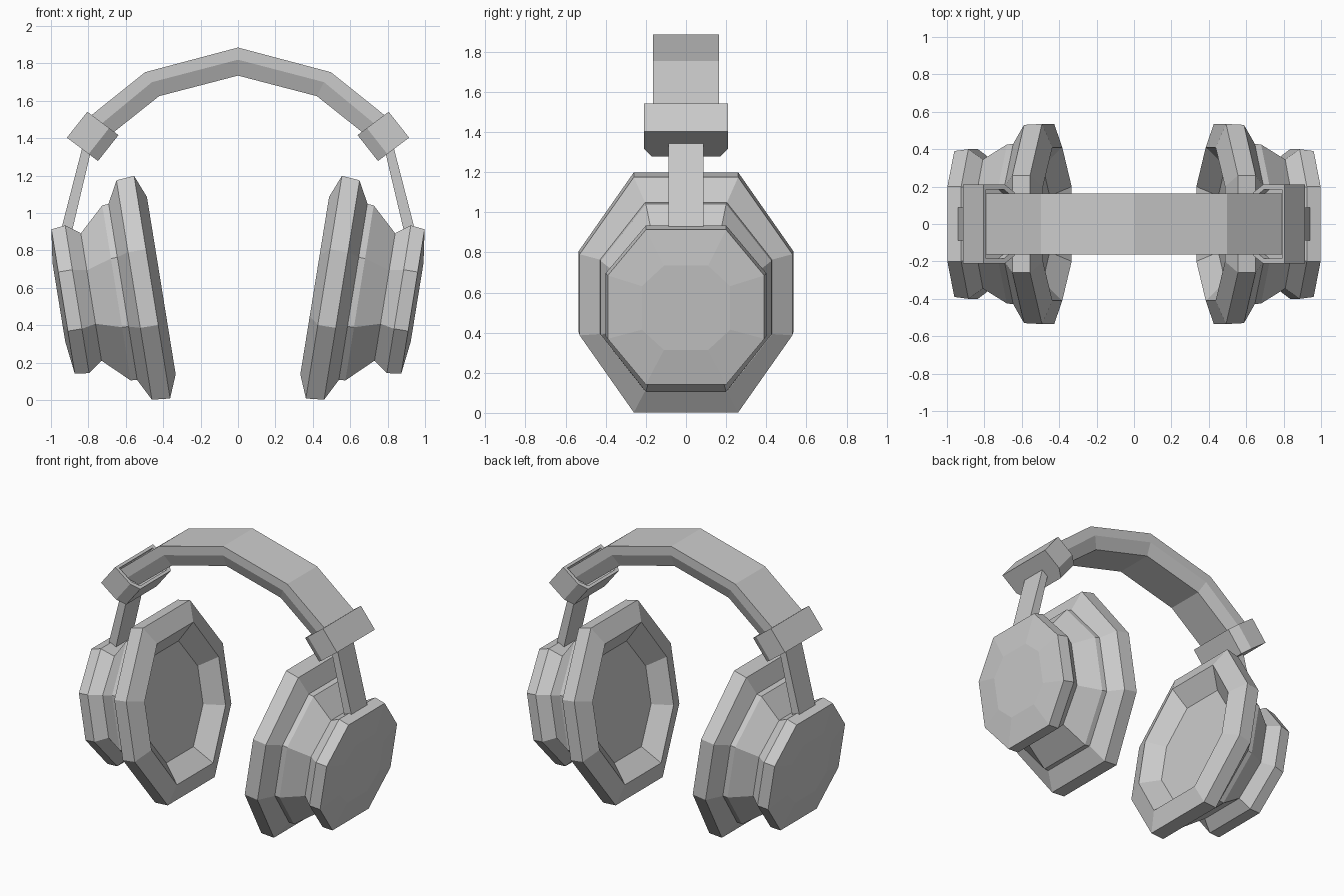
import bpy, bmesh, math
from mathutils import Vector

if "Cube" in bpy.data.objects:
    bpy.data.objects.remove(bpy.data.objects["Cube"])


def loft(name, rings, mirror=True):
    """Skin a list of equal-length point rings, cap both ends, mirror across x."""
    bm = bmesh.new()
    loops = [[bm.verts.new(p) for p in ring] for ring in rings]
    n = len(loops[0])
    for a, b in zip(loops, loops[1:]):
        for i in range(n):
            j = (i + 1) % n
            bm.faces.new((a[i], a[j], b[j], b[i]))
    bm.faces.new(loops[0][::-1])
    bm.faces.new(loops[-1])
    bmesh.ops.recalc_face_normals(bm, faces=bm.faces)
    mesh = bpy.data.meshes.new(name)
    bm.to_mesh(mesh)
    bm.free()
    obj = bpy.data.objects.new(name, mesh)
    bpy.context.collection.objects.link(obj)
    if mirror:
        obj.modifiers.new("Mirror", 'MIRROR').use_mirror_merge = False
    return obj


# Ear cups: eight-sided rings along a tilted axis
tilt = math.radians(9.2)
axis = Vector((math.cos(tilt), 0, -math.sin(tilt)))
up = Vector((math.sin(tilt), 0, math.cos(tilt)))
cup_origin = Vector((0.41, 0, 0.612))


def octagon(t, h, w, a, b):
    """Ring at distance t: half height h, half width w, top edge a, side edge b."""
    pts = [(a, h), (w, b), (w, -b), (a, -h), (-a, -h), (-w, -b), (-w, b), (-a, h)]
    return [cup_origin + axis * t + up * v + Vector((0, y, 0)) for y, v in pts]


# Cushion with a recessed inner face
loft("ear_cushion", [octagon(*r) for r in (
    (0.10, 0.36, 0.31, 0.15, 0.13),
    (0.00, 0.480, 0.41, 0.20, 0.165),
    (0.05, 0.603, 0.535, 0.26, 0.205),
    (0.147, 0.594, 0.53, 0.26, 0.205),
    (0.208, 0.478, 0.43, 0.205, 0.188))])

# Waisted housing with a shallow domed cap
loft("ear_housing", [octagon(*r) for r in (
    (0.19, 0.478, 0.43, 0.205, 0.188),
    (0.243, 0.474, 0.425, 0.20, 0.186),
    (0.38, 0.345, 0.345, 0.17, 0.145),
    (0.456, 0.400, 0.40, 0.20, 0.16),
    (0.532, 0.391, 0.39, 0.20, 0.16),
    (0.555, 0.213, 0.22, 0.11, 0.11))])


# Headband: six-sided section, tapered toward the head
def band_section(outer, mid, inner, w_out, w_in):
    (ox, oz), (mx, mz), (ix, iz) = outer, mid, inner
    return [(ox, -w_out, oz), (ox, w_out, oz), (mx, w_out, mz),
            (ix, w_in, iz), (ix, -w_in, iz), (mx, -w_out, mz)]


stations = [((0.80, 1.51), (0.745, 1.465), (0.68, 1.42)),
            ((0.497, 1.753), (0.46, 1.70), (0.422, 1.625)),
            ((0, 1.885), (0, 1.82), (0, 1.735))]
left = [[(-x, z) for x, z in s] for s in stations[:2]]
loft("headband", [band_section(*s, 0.164, 0.13) for s in left + stations[::-1]], mirror=False)

# Collars gripping the band ends, with a recessed upper opening
collar_center = Vector((0.777, 0, 1.41))
radial = Vector((0.80, 0, 0.60))
along = Vector((0.62, 0, -0.785))


def collar_ring(d, r, w_out, w_in):
    c = collar_center + along * d
    return [c + radial * k + Vector((0, y, 0)) for k, y in
            ((r, -w_out), (r, w_out), (-r * 0.4, w_out), (-r, w_in), (-r, -w_in), (-r * 0.4, -w_out))]


loft("band_collar", [collar_ring(-0.04, 0.085, 0.185, 0.15),
                     collar_ring(-0.088, 0.085, 0.185, 0.15),
                     collar_ring(-0.088, 0.104, 0.21, 0.17),
                     collar_ring(0.088, 0.104, 0.21, 0.17)])

# Flat arms joining collars to cups
arm = [(0.782, 1.35), (0.830, 1.36), (0.946, 0.91), (0.888, 0.90)]
loft("slider_arm", [[(x, y, z) for x, z in arm] for y in (-0.088, 0.088)])
